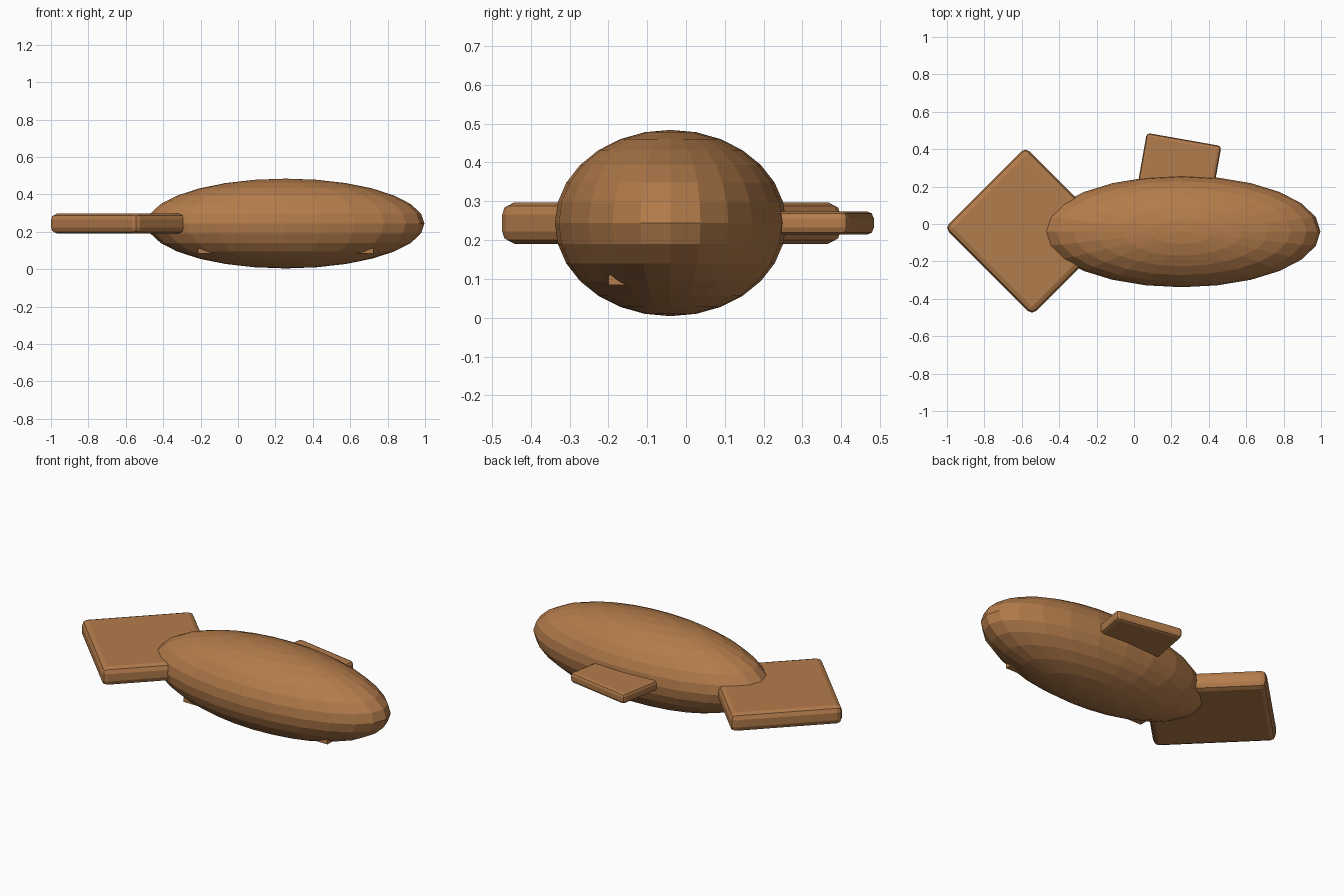
import bpy
from math import radians

if "Cube" in bpy.data.objects:
    bpy.data.objects.remove(bpy.data.objects["Cube"])

brown = bpy.data.materials.new("warm_brown")
brown.diffuse_color = (0.45, 0.20, 0.07, 1)
brown.use_nodes = True
brown.node_tree.nodes["Principled BSDF"].inputs["Base Color"].default_value = brown.diffuse_color

MID_Z = 0.244  # height of the centre plane


def finish(obj, name):
    obj.name = name
    obj.data.materials.append(brown)
    bpy.ops.object.transform_apply(location=False, rotation=False, scale=True)


def plate(name, centre, size, angle, bevel):
    """Flat slab with rounded, faceted edges."""
    bpy.ops.mesh.primitive_cube_add(size=1, location=centre,
                                    rotation=(0, 0, radians(angle)))
    obj = bpy.context.object
    obj.scale = size
    finish(obj, name)
    if bevel:
        mod = obj.modifiers.new("rounded_edges", 'BEVEL')
        mod.width = bevel
        mod.segments = 2
    return obj


# Body: low-poly stretched sphere
bpy.ops.mesh.primitive_uv_sphere_add(segments=24, ring_count=14, radius=1,
                                     location=(0.255, -0.04, MID_Z))
body = bpy.context.object
body.scale = (0.742, 0.298, 0.24)
finish(body, "body")

# Tail: square slab turned on its corner
plate("tail_fin", (-0.563, -0.038, MID_Z), (0.66, 0.61, 0.107), -45, 0.032)

# Back fin: thinner slab, half sunk in the body
plate("back_fin", (0.233, 0.255, MID_Z), (0.405, 0.40, 0.06), -10, 0.018)

# Belly slab: only its corners break the body surface
plate("belly_slab", (0.255, -0.085, 0.097), (0.94, 0.23, 0.026), 0, 0)
